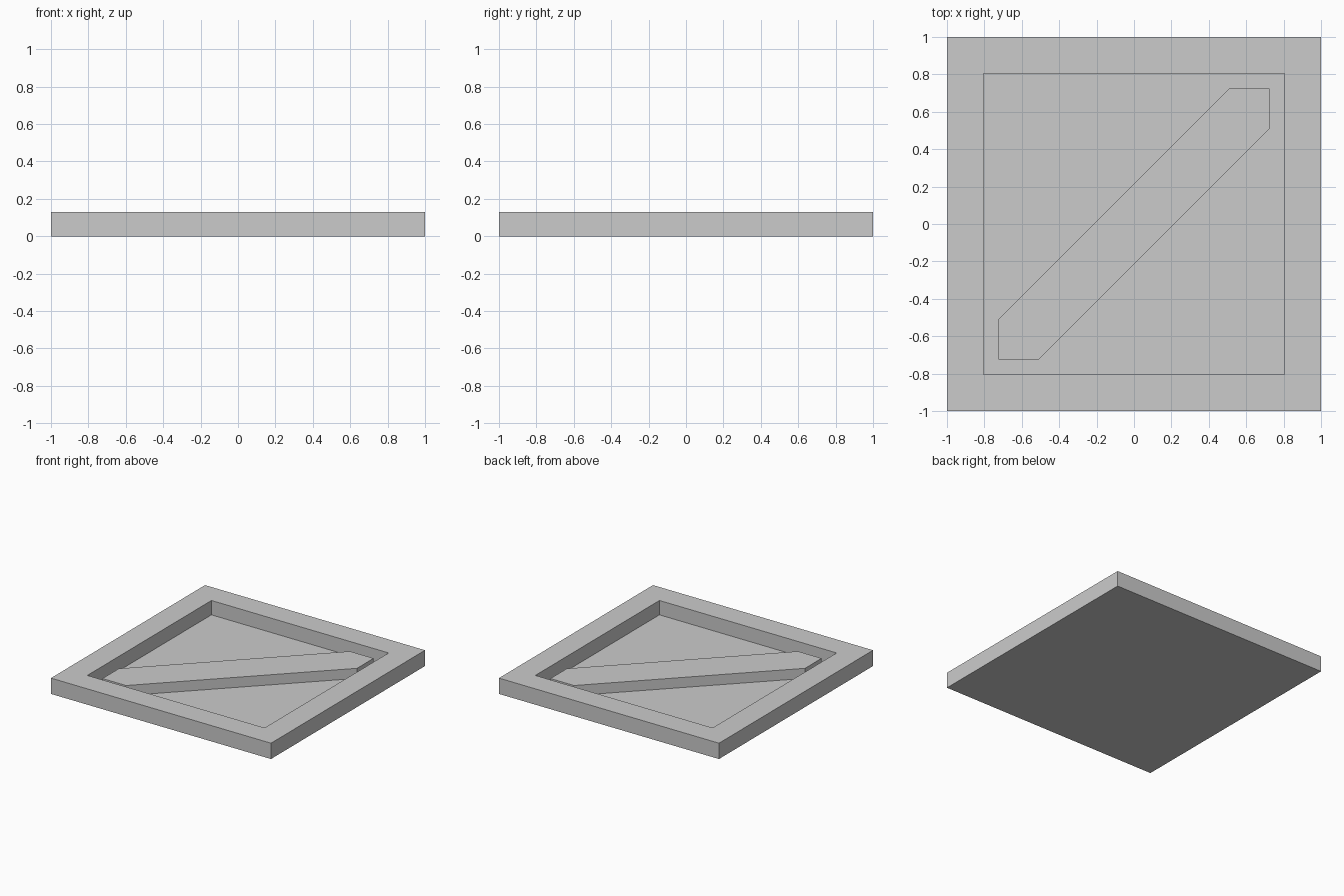
import bpy
import bmesh

HALF = 1.0          # half of the outer side
INNER = 0.725       # half of the recess side
CORNER = 0.51       # where the brace meets the recess walls
HEIGHT = 0.13
FLOOR = 0.012
BRACE_TOP = 0.095

if "Cube" in bpy.data.objects:
    bpy.data.objects.remove(bpy.data.objects["Cube"], do_unlink=True)

# Single plain grey
grey = bpy.data.materials.new("light_grey")
grey.use_nodes = True
colour = (0.6, 0.6, 0.6, 1)
grey.diffuse_color = colour
grey.node_tree.nodes["Principled BSDF"].inputs["Base Color"].default_value = colour


def finish(bm, name):
    bmesh.ops.recalc_face_normals(bm, faces=bm.faces)
    mesh = bpy.data.meshes.new(name)
    bm.to_mesh(mesh)
    bm.free()
    mesh.materials.append(grey)
    obj = bpy.data.objects.new(name, mesh)
    bpy.context.collection.objects.link(obj)
    return obj


def prism(outline, bottom, top):
    """Extrude a flat outline from bottom to top; return the mesh and its top face."""
    bm = bmesh.new()
    base = bm.faces.new([bm.verts.new((x, y, bottom)) for x, y in outline])
    copy = bmesh.ops.extrude_face_region(bm, geom=[base], use_keep_orig=True)["geom"]
    for v in copy:
        if isinstance(v, bmesh.types.BMVert):
            v.co.z = top
    cap = next(f for f in copy if isinstance(f, bmesh.types.BMFace))
    return bm, cap


# Square frame with a sunken panel
square = [(-HALF, -HALF), (HALF, -HALF), (HALF, HALF), (-HALF, HALF)]
bm, cap = prism(square, 0, HEIGHT)
bmesh.ops.recalc_face_normals(bm, faces=bm.faces)
bmesh.ops.inset_region(bm, faces=[cap], thickness=HALF - INNER)
sunken = bmesh.ops.extrude_face_region(bm, geom=[cap])["geom"]
for v in sunken:
    if isinstance(v, bmesh.types.BMVert):
        v.co.z = FLOOR
if cap.is_valid:
    bmesh.ops.delete(bm, geom=[cap], context='FACES_ONLY')
finish(bm, "panel_frame")

# Diagonal brace, its pointed ends filling two corners of the recess
half_outline = [(-INNER, -CORNER), (-INNER, -INNER), (-CORNER, -INNER)]
outline = half_outline + [(-x, -y) for x, y in half_outline]
bm, cap = prism(outline, FLOOR, BRACE_TOP)
finish(bm, "diagonal_brace")
